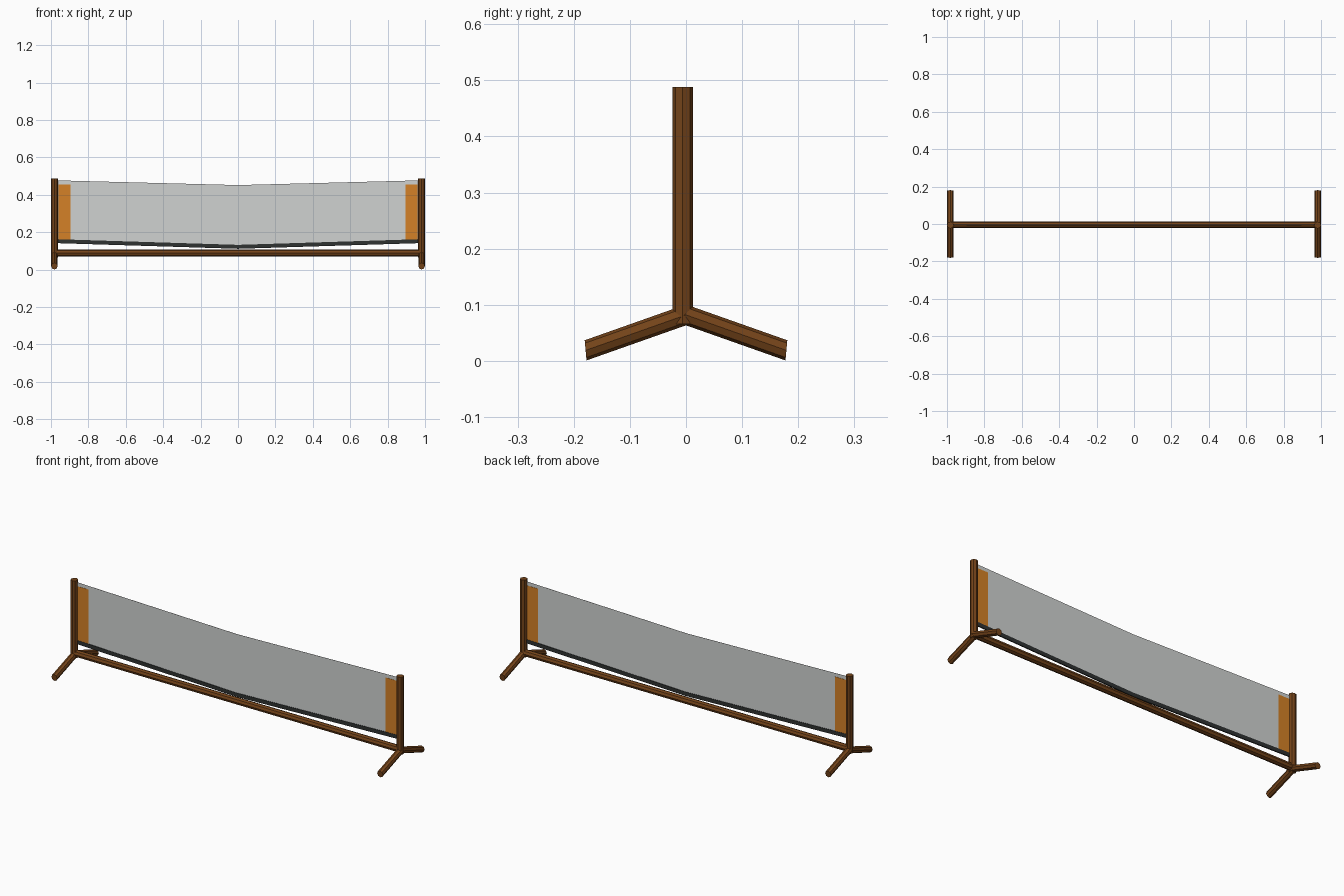
import bpy, bmesh
from mathutils import Vector, Matrix

if "Cube" in bpy.data.objects:
    bpy.data.objects.remove(bpy.data.objects["Cube"])

def material(name, col):
    m = bpy.data.materials.new(name)
    m.diffuse_color = (*col, 1)
    m.use_nodes = True
    m.node_tree.nodes["Principled BSDF"].inputs["Base Color"].default_value = m.diffuse_color
    return m

wood = material("brown_wood", (0.175, 0.057, 0.010))
grey = material("grey_net", (0.63, 0.65, 0.64))
dark = material("dark_tape", (0.028, 0.032, 0.031))
orange = material("orange_panel", (0.66, 0.22, 0.02))

def finish(bm, name, mat):
    bmesh.ops.recalc_face_normals(bm, faces=bm.faces)
    me = bpy.data.meshes.new(name)
    bm.to_mesh(me)
    bm.free()
    me.materials.append(mat)
    ob = bpy.data.objects.new(name, me)
    bpy.context.collection.objects.link(ob)
    return ob

def rod(name, a, b, r=0.0185):
    """Eight-sided flat-shaded pole between two points."""
    a, b = Vector(a), Vector(b)
    d = b - a
    rot = Vector((0, 0, 1)).rotation_difference(d).to_matrix().to_4x4()
    bm = bmesh.new()
    bmesh.ops.create_cone(bm, cap_ends=True, segments=8, radius1=r, radius2=r,
                          depth=d.length, matrix=Matrix.Translation((a + b) / 2) @ rot)
    return finish(bm, name, wood)

def strip(bm, path, u, v):
    """Rectangular bar swept along a path, with half-extent vectors u and v."""
    rings = [[bm.verts.new(Vector(p) + u * i + v * j)
              for i, j in ((-1, -1), (1, -1), (1, 1), (-1, 1))] for p in path]
    for r, s in zip(rings, rings[1:]):
        for k in range(4):
            bm.faces.new((r[k], r[(k + 1) % 4], s[(k + 1) % 4], s[k]))
    bm.faces.new(rings[0])
    bm.faces.new(rings[-1])

X, Y, Z = Vector((1, 0, 0)), Vector((0, 1, 0)), Vector((0, 0, 1))
NY = -0.006      # plane of net and posts
HALF = 0.962     # half width of net

# net sags toward the middle
def low(x):
    return 0.122 + 0.03 * abs(x) / HALF

def high(x):
    return 0.452 + 0.025 * abs(x) / HALF

# wooden frame
rod("bottom_rail", (-0.982, -0.004, 0.088), (0.982, -0.004, 0.088))
SLOPE = 0.353
for side, s in (("left", -1), ("right", 1)):
    rod(side + "_post", (s * 0.9815, NY, 0.066), (s * 0.9815, NY, 0.488))
    for end, e in (("front", -1), ("back", 1)):
        foot = rod(f"{side}_{end}_foot", (s * 0.9815, 0, 0.082),
                   (s * 0.9815, e * 0.177, 0.082 - SLOPE * 0.177), 0.0175)
        # near-vertical cut at the foot tip
        for v in foot.data.vertices:
            if abs(v.co.y) > 0.1:
                dy = 0.179 + 0.1 * (v.co.z - 0.02) - abs(v.co.y)
                v.co.y += e * dy
                v.co.z -= SLOPE * dy

# grey net sheet
bm = bmesh.new()
path = [(x, NY, (low(x) + high(x)) / 2) for x in (-HALF, 0, HALF)]
rings = [[bm.verts.new((x, NY + dy, h(x))) for dy, h in
          ((-0.0004, low), (0.0004, low), (0.0004, high), (-0.0004, high))]
         for x in (-HALF, 0, HALF)]
for r, t in zip(rings, rings[1:]):
    for k in range(4):
        bm.faces.new((r[k], r[(k + 1) % 4], t[(k + 1) % 4], t[k]))
bm.faces.new(rings[0])
bm.faces.new(rings[-1])
finish(bm, "net", grey)

# dark tape along the bottom of the net
bm = bmesh.new()
strip(bm, [(x, NY, low(x)) for x in (-HALF, 0, HALF)], Y * 0.003, Z * 0.0105)
finish(bm, "bottom_tape", dark)

# orange panels at both ends of the net
for side, s in (("left", -1), ("right", 1)):
    bm = bmesh.new()
    strip(bm, [(s * 0.928, NY, 0.155), (s * 0.928, NY, 0.456)],
          X * 0.033, Y * 0.0015)
    finish(bm, side + "_end_panel", orange)
